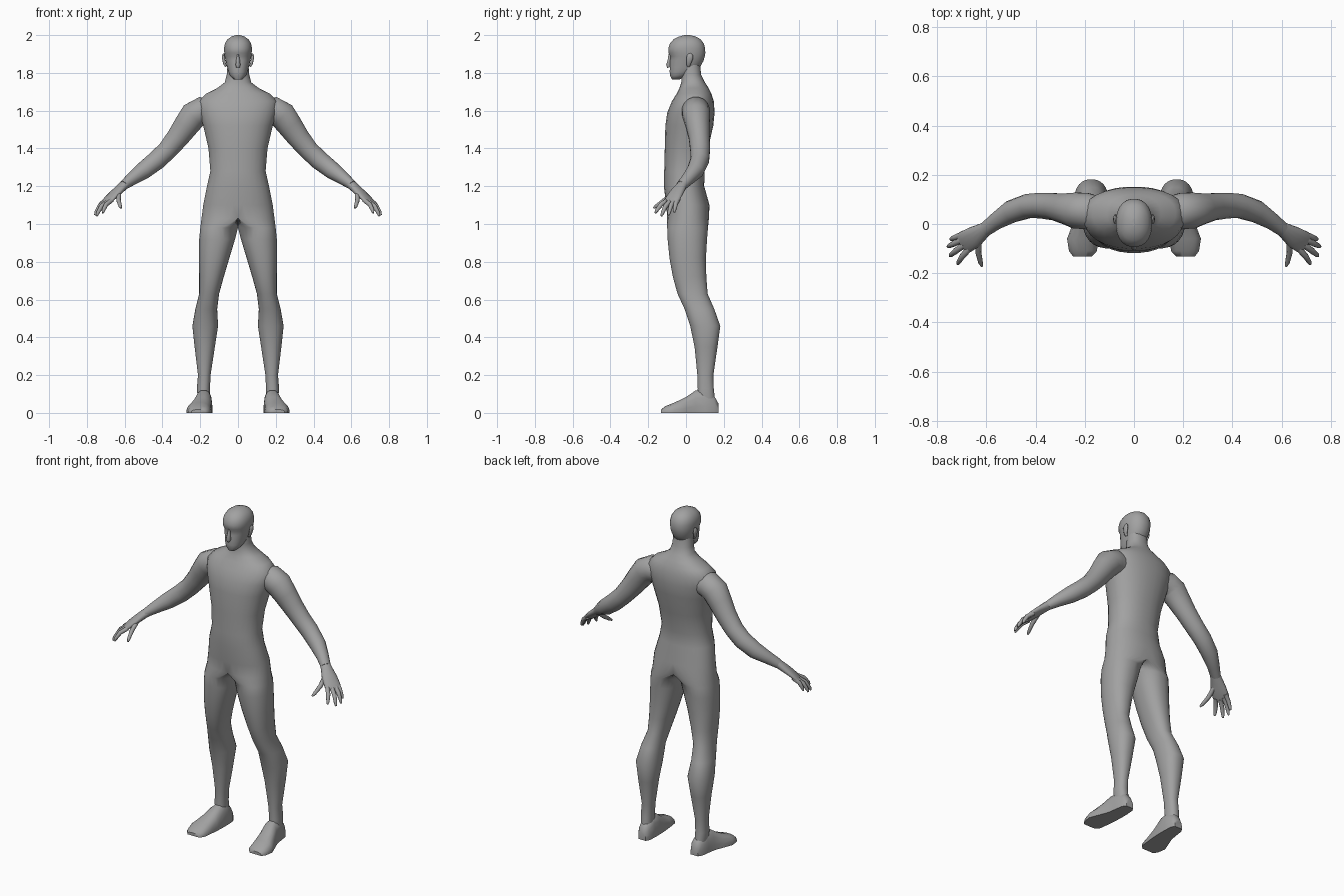
import bpy, bmesh, math
from mathutils import Vector

skin = bpy.data.materials.new("grey skin")
skin.diffuse_color = (0.36, 0.36, 0.36, 1)


def ring_point(i, n, power=1.0):
    a = 2 * math.pi * (i + 0.5) / n
    c, s = math.cos(a), math.sin(a)
    return (math.copysign(abs(c) ** power, c), math.copysign(abs(s) ** power, s))


def skin_rings(name, rings, mirror=True, open_plane=False, angle=60, levels=0):
    """Join rings of points into a smooth tube with closed ends."""
    bm = bmesh.new()
    vs = [[bm.verts.new(p) for p in r] for r in rings]
    n = len(vs[0])
    for a, b in zip(vs, vs[1:]):
        for i in range(n):
            j = (i + 1) % n
            bm.faces.new((a[i], a[j], b[j], b[i]))
    bm.faces.new(vs[0])
    bm.faces.new(vs[-1])
    if open_plane:
        flat = [f for f in bm.faces if all(abs(v.co.x) < 1e-6 for v in f.verts)]
        bmesh.ops.delete(bm, geom=flat, context='FACES')
    bmesh.ops.remove_doubles(bm, verts=bm.verts, dist=1e-5)
    bmesh.ops.recalc_face_normals(bm, faces=bm.faces)
    me = bpy.data.meshes.new(name)
    bm.to_mesh(me)
    bm.free()
    me.materials.append(skin)
    ob = bpy.data.objects.new(name, me)
    bpy.context.collection.objects.link(ob)
    bpy.ops.object.select_all(action='DESELECT')
    ob.select_set(True)
    bpy.context.view_layer.objects.active = ob
    bpy.ops.object.shade_smooth_by_angle(angle=math.radians(angle))
    if mirror:
        m = ob.modifiers.new("mirror", 'MIRROR')
        m.use_clip = True
        m.merge_threshold = 0.0005
    if levels:
        ob.modifiers.new("round", 'SUBSURF').levels = levels
        ob.modifiers["round"].render_levels = levels
    return ob


def flat_ring(z, x0, x1, y0, y1, n, power=1.0):
    """Horizontal oval from its bounds, cut off at the centre plane."""
    pts = []
    for i in range(n):
        c, s = ring_point(i, n, power)
        x = (x0 + x1) / 2 + (x1 - x0) / 2 * c
        pts.append((max(x, 0), (y0 + y1) / 2 + (y1 - y0) / 2 * s, z))
    return pts


def limb(name, path, n, side=(0, 1, 0)):
    """Tube along a path of (x, y, z, radius along side, other radius)."""
    rings = []
    pts = [Vector(p[:3]) for p in path]
    for k, p in enumerate(path):
        t = (pts[min(k + 1, len(pts) - 1)] - pts[max(k - 1, 0)]).normalized()
        u = Vector(side)
        u = (u - t * u.dot(t)).normalized()
        v = t.cross(u)
        ring = []
        for i in range(n):
            c, s = ring_point(i, n)
            ring.append(pts[k] + u * (p[3] * c) + v * (p[4] * s))
        rings.append(ring)
    return skin_rings(name, rings)


# legs, trunk and neck: one half, mirrored
body = [(.06, .148, .212, .06, .155), (.13, .148, .218, .062, .147),
        (.20, .145, .212, .06, .145), (.35, .122, .23, .045, .167),
        (.46, .105, .242, .022, .182), (.55, .11, .226, -.008, .15),
        (.63, .10, .206, -.045, .115), (.72, .075, .206, -.07, .108),
        (.82, .045, .208, -.088, .106), (.92, .015, .206, -.098, .112),
        (.98, 0, .2, -.1, .117), (1.03, -.15, .194, -.1, .122),
        (1.10, -.185, .185, -.105, .125), (1.2, -.165, .165, -.118, .097),
        (1.28, -.147, .147, -.116, .098), (1.4, -.157, .157, -.113, .118),
        (1.52, -.185, .185, -.11, .145), (1.59, -.205, .205, -.1, .152),
        (1.65, -.21, .21, -.075, .148), (1.69, -.17, .17, -.05, .135),
        (1.72, -.11, .11, -.035, .12), (1.75, -.07, .07, -.025, .1),
        (1.79, -.06, .06, -.025, .08), (1.85, -.055, .055, -.03, .075)]
skin_rings("body", [flat_ring(*b, 28, .9) for b in body], open_plane=True)

# arms and palms
limb("arm", [(.13, .05, 1.595, .06, .06), (.19, .052, 1.60, .075, .075),
             (.235, .055, 1.575, .074, .075), (.275, .062, 1.52, .064, .068),
             (.32, .07, 1.457, .056, .06), (.375, .075, 1.39, .053, .053),
             (.43, .073, 1.338, .05, .052), (.50, .05, 1.283, .046, .047),
             (.56, .012, 1.24, .035, .035), (.605, -.022, 1.205, .03, .025)], 16)
limb("palm", [(.585, -.01, 1.22, .028, .024), (.61, -.025, 1.20, .031, .024),
              (.65, -.053, 1.163, .044, .02), (.685, -.073, 1.13, .047, .015),
              (.70, -.083, 1.115, .042, .009)], 14, side=(.45, .9, .1))

# fingers and thumbs
fingers = {"little_finger": ((.69, -.04, 1.133), (.745, -.062, 1.062)),
           "ring_finger": ((.695, -.062, 1.125), (.757, -.092, 1.047)),
           "middle_finger": ((.69, -.085, 1.12), (.748, -.13, 1.042)),
           "index_finger": ((.67, -.10, 1.125), (.716, -.163, 1.058)),
           "thumb": ((.63, -.06, 1.17), (.618, -.172, 1.085))}
for name, (a, b) in fingers.items():
    a, b = Vector(a), Vector(b)
    bend = Vector((.008, -.004, .008)) if name != "thumb" else Vector((.008, -.004, -.006))
    path = [(0, .013), (.45, .0125), (.85, .0095), (1, .005)]
    limb(name, [(*(a.lerp(b, t) + bend * math.sin(math.pi * t)), r, r) for t, r in path], 8)

# feet: flat soles
feet = [(.172, .15, .2, .05), (.15, .138, .215, .09), (.10, .135, .222, .125),
        (.05, .135, .23, .12), (0, .137, .25, .085), (-.06, .143, .273, .056),
        (-.11, .15, .265, .036), (-.132, .17, .248, .018)]
rings = []
for y, x0, x1, top in feet:
    ring = []
    for i in range(16):
        c, s = ring_point(i, 16, .75)
        ring.append(((x0 + x1) / 2 + (x1 - x0) / 2 * c, y, max(s * top, 0)))
    rings.append(ring)
skin_rings("foot", rings, angle=50)

# head with brow and jaw
head = [(1.765, .022, -.075, -.035), (1.785, .042, -.084, .01),
        (1.805, .051, -.087, .045), (1.83, .058, -.086, .075),
        (1.865, .066, -.085, .094), (1.888, .071, -.082, .1),
        (1.905, .073, -.094, .103), (1.93, .0745, -.094, .102),
        (1.955, .07, -.086, .095), (1.978, .056, -.066, .078),
        (1.992, .035, -.038, .052), (2.0, .012, -.008, .022)]
skin_rings("head", [flat_ring(z, -w, w, a, b, 24, .9) for z, w, a, b in head], open_plane=True)

# nose and ears
limb("nose", [(0, -.085, 1.9, .004, .008), (0, -.088, 1.87, .01, .009),
              (0, -.092, 1.842, .014, .014), (0, -.088, 1.83, .01, .013)], 8,
     side=(1, 0, 0)).modifiers.clear()
limb("ear", [(.064, .012, 1.835, .008, .006), (.072, .014, 1.85, .013, .007),
             (.077, .02, 1.88, .019, .008), (.077, .022, 1.895, .015, .006),
             (.074, .022, 1.903, .006, .003)], 10)
